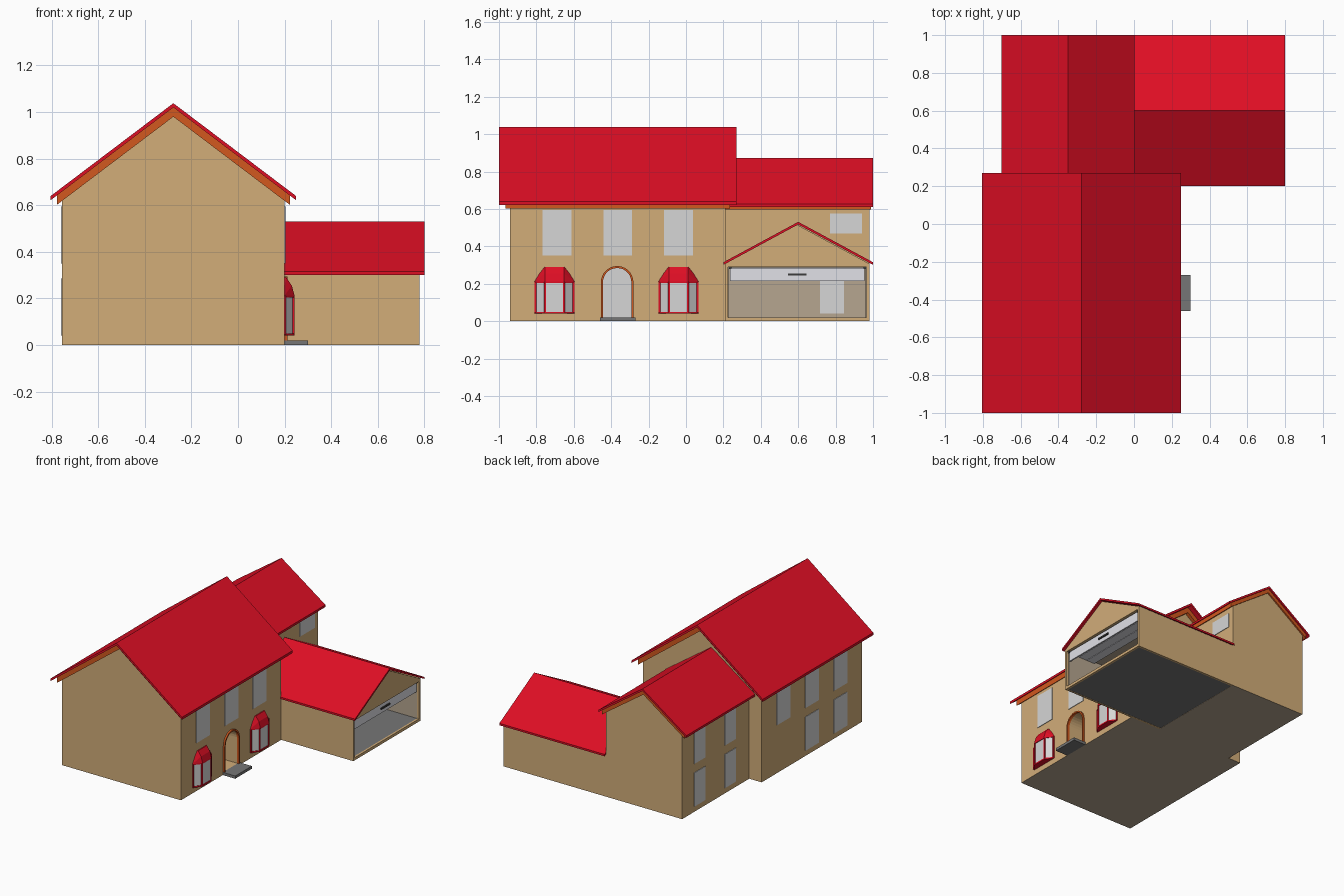
import bpy, bmesh, math
from mathutils import Vector

if "Cube" in bpy.data.objects:
    bpy.data.objects.remove(bpy.data.objects["Cube"])


def material(name, r, g, b):
    m = bpy.data.materials.new(name)
    lin = [((c / 255 + 0.055) / 1.055) ** 2.4 if c > 10 else c / 255 / 12.92 for c in (r, g, b)]
    m.diffuse_color = (*lin, 1)
    m.use_nodes = True
    m.node_tree.nodes["Principled BSDF"].inputs["Base Color"].default_value = m.diffuse_color
    return m


TAN = material("tan_wall", 210, 173, 121)
RED = material("red_roof", 222, 14, 36)
ORANGE = material("orange_trim", 210, 88, 30)
GLASS = material("grey_glass", 214, 214, 214)
INNER = material("interior_beige", 182, 166, 144)
GREY = material("grey_concrete", 118, 118, 118)
PANEL = material("light_door_panel", 228, 228, 234)
DARK = material("dark_metal", 60, 60, 60)


def finish(name, bm, mat, under=None):
    bmesh.ops.recalc_face_normals(bm, faces=bm.faces)
    me = bpy.data.meshes.new(name)
    me.materials.append(mat)
    if under:  # second material on faces that look down
        me.materials.append(under)
        bm.normal_update()
        for f in bm.faces:
            f.material_index = int(f.normal.z < -0.9)
    bm.to_mesh(me)
    bm.free()
    ob = bpy.data.objects.new(name, me)
    bpy.context.scene.collection.objects.link(ob)
    return ob


def prism(name, pts, axis, a, b, mat, under=None):
    """Extrude a 2D profile along one axis from a to b."""
    place = {"x": lambda p, t: (t, p[0], p[1]),
             "y": lambda p, t: (p[0], t, p[1]),
             "z": lambda p, t: (p[0], p[1], t)}[axis]
    bm = bmesh.new()
    f = bm.faces.new([bm.verts.new(place(p, a)) for p in pts])
    new = bmesh.ops.extrude_face_region(bm, geom=[f])["geom"]
    move = Vector(place((0, 0), b - a))
    bmesh.ops.translate(bm, vec=move, verts=[v for v in new if isinstance(v, bmesh.types.BMVert)])
    return finish(name, bm, mat, under)


def box(name, x0, x1, y0, y1, z0, z1, mat):
    return prism(name, [(x0, y0), (x1, y0), (x1, y1), (x0, y1)], "z", z0, z1, mat)


def hull(name, pts, mat):
    bm = bmesh.new()
    for p in pts:
        bm.verts.new(p)
    bmesh.ops.convex_hull(bm, input=bm.verts)
    bmesh.ops.dissolve_limit(bm, angle_limit=0.01, verts=bm.verts, edges=bm.edges)
    return finish(name, bm, mat)


def gable(c, half, peak, slope, base=0.0):
    e = peak - half * slope
    return [(c - half, base), (c + half, base), (c + half, e), (c, peak), (c - half, e)]


def chevron(c, half, peak, slope, thick):
    e = peak - half * slope
    return [(c - half, e), (c, peak), (c + half, e),
            (c + half, e - thick), (c, peak - thick), (c - half, e - thick)]


def arch(c, r, z0, zs, n=14):
    return [(c + r, z0)] + [(c + r * math.cos(math.pi * i / n), zs + r * math.sin(math.pi * i / n))
                            for i in range(n + 1)] + [(c - r, z0)]


# Main house and its roof
MC, WC = -0.2775, -0.35
main = prism("main_walls", gable(MC, 0.4775, 0.98, 0.756), "y", -0.94, 0.21, TAN, INNER)
prism("main_roof_trim", chevron(MC, 0.50, 1.02, 0.756, 0.04), "y", -0.965, 0.235, ORANGE)
prism("main_roof", chevron(MC, 0.5275, 1.038, 0.756, 0.018), "y", -1.0, 0.27, RED)

# Rear wing and its roof
prism("wing_walls", gable(WC, 0.305, 0.827, 0.70), "y", 0.21, 0.98, TAN, INNER)
prism("wing_roof_trim", chevron(WC, 0.33, 0.857, 0.70, 0.03), "y", 0.21, 0.99, ORANGE)
prism("wing_roof", chevron(WC, 0.3525, 0.873, 0.70, 0.016), "y", 0.21, 1.0, RED)

# Garage shell, open toward +x
GX = -0.045
box("garage_front_wall", GX, 0.78, 0.21, 0.225, 0, 0.31, TAN)
box("garage_back_wall", GX, 0.78, 0.965, 0.98, 0, 0.31, TAN)
prism("garage_gable", gable(0.595, 0.385, 0.515, 0.54, 0.29), "x", 0.765, 0.78, TAN)
box("garage_sill", 0.765, 0.78, 0.225, 0.965, 0, 0.02, TAN)
box("garage_floor", GX, 0.765, 0.225, 0.965, 0.001, 0.02, GREY)
box("garage_ceiling", GX, 0.765, 0.225, 0.965, 0.295, 0.303, INNER)
prism("garage_roof", chevron(0.6, 0.4, 0.531, 0.54, 0.014), "x", GX, 0.80, RED)
# Interior lining
box("garage_lining_rear", GX, GX + 0.006, 0.226, 0.964, 0.02, 0.295, INNER)
for y in (0.225, 0.961):
    box("garage_lining_side", GX, 0.764, y, y + 0.004, 0.02, 0.295, INNER)
# Raised sectional door
box("garage_door_front", 0.755, 0.765, 0.235, 0.955, 0.215, 0.285, PANEL)
for i in range(3):
    x = 0.685 - i * 0.07
    box("garage_door_section", x, x + 0.067, 0.235, 0.955, 0.278, 0.286, PANEL)
box("garage_door_handle", 0.765, 0.773, 0.545, 0.645, 0.243, 0.255, DARK)
for y in (0.235, 0.955):
    box("garage_door_roller", 0.757, 0.769, y - 0.007, y + 0.007, 0.278, 0.292, DARK)

# Windows as thin plates
T = 0.004
for y in (-0.69, -0.365, -0.04):
    box("front_upper_window", 0.2, 0.2 + T, y - 0.077, y + 0.077, 0.35, 0.595, GLASS)
    box("left_upper_window", -0.755 - T, -0.755, y - 0.077, y + 0.077, 0.35, 0.595, GLASS)
for y in (-0.69, -0.365):
    box("left_lower_window", -0.755 - T, -0.755, y - 0.077, y + 0.077, 0.04, 0.285, GLASS)
for y in (0.43, 0.78):
    for z in (0.04, 0.35):
        box("wing_left_window", -0.655 - T, -0.655, y - 0.064, y + 0.064, z, z + 0.245, GLASS)
box("wing_right_upper_window", -0.045, -0.045 + T, 0.77, 0.94, 0.47, 0.575, GLASS)
box("wing_garage_window", -0.039, -0.035, 0.716, 0.844, 0.04, 0.285, GLASS)

# Arched entrance: recess, door, frame, step
DC, R, ZS = -0.368, 0.078, 0.208
cutter = prism("entrance_cutter", arch(DC, R, 0.02, ZS), "x", 0.06, 0.25, TAN)
cutter.hide_render = True
cutter.hide_viewport = True
mod = main.modifiers.new("entrance", "BOOLEAN")
mod.operation = "DIFFERENCE"
mod.solver = "EXACT"
mod.object = cutter
prism("entrance_door", arch(DC, R, 0.02, ZS), "x", 0.058, 0.066, GLASS)
prism("entrance_frame", arch(DC, R + 0.009, 0.02, ZS) + arch(DC, R - 0.002, 0.02, ZS)[::-1],
      "x", 0.195, 0.212, ORANGE)
box("entrance_step", 0.2, 0.30, -0.46, -0.27, 0, 0.02, GREY)

# Bay windows
for c in (-0.703, -0.04):
    plan = [(0.2, c - 0.102), (0.238, c - 0.05), (0.238, c + 0.05), (0.2, c + 0.102)]
    prism("bay_glass", plan, "z", 0.045, 0.21, GLASS)
    rim = [(0.2, c - 0.107), (0.242, c - 0.053), (0.242, c + 0.053), (0.2, c + 0.107)]
    prism("bay_sill", rim, "z", 0.04, 0.05, RED)
    for x, w in ((0.202, 0.102), (0.237, 0.05)):
        for s in (-1, 1):
            y = c + s * w
            box("bay_post", x - 0.002, x + 0.005, y - 0.005, y + 0.005, 0.045, 0.21, RED)
    levels = [(0.205, 0.107, 0.243), (0.212, 0.107, 0.243), (0.255, 0.08, 0.231), (0.29, 0.053, 0.207)]
    hull("bay_roof", [p for z, w, x in levels for s in (-1, 1)
                      for p in ((0.2, c + s * w, z), (x, c + s * 0.051, z))], RED)
